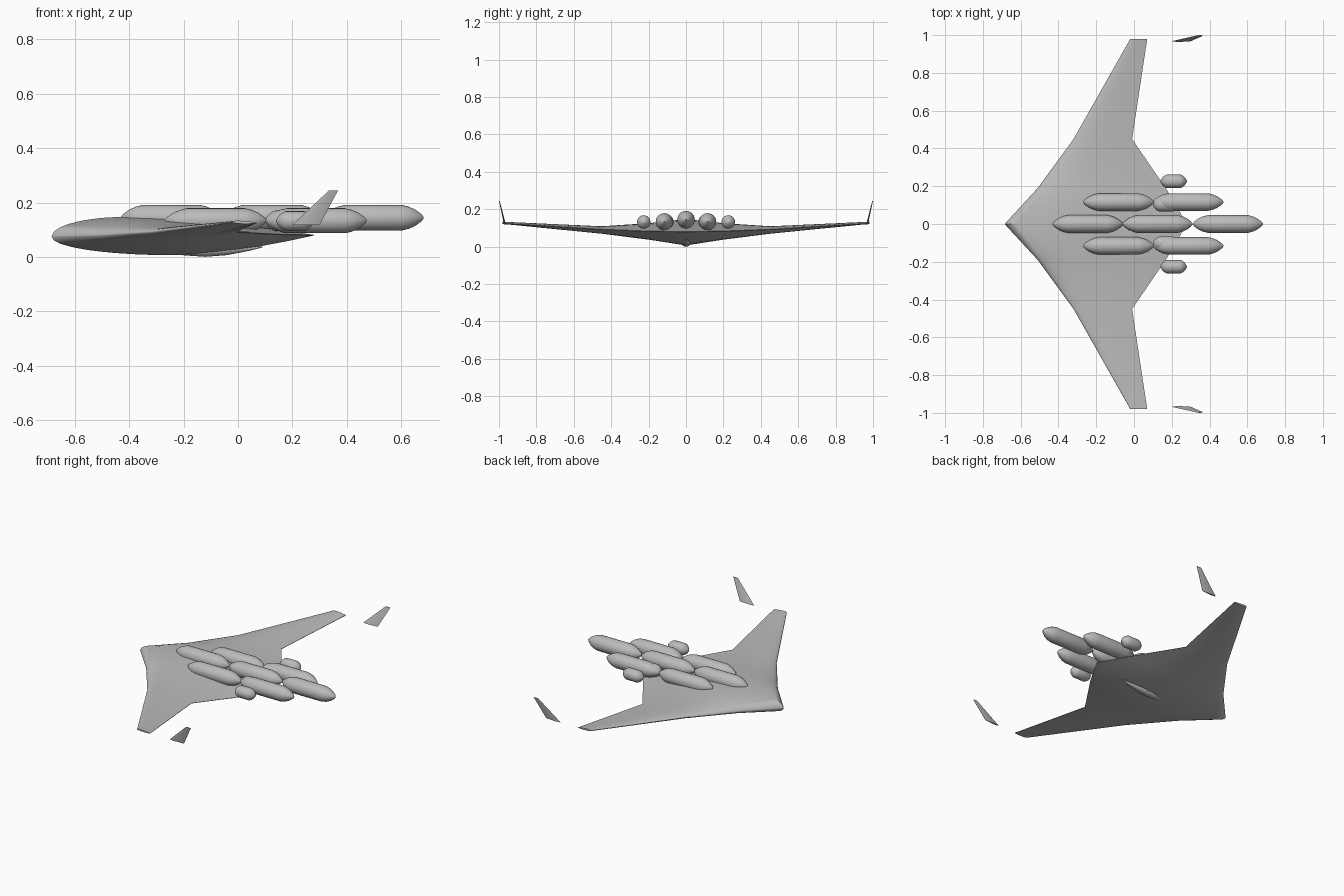
import bpy, bmesh, math

cube = bpy.data.objects.get("Cube")
if cube:
    bpy.data.objects.remove(cube, do_unlink=True)

grey = bpy.data.materials.new("light grey")
grey.use_nodes = True
grey.diffuse_color = (0.5, 0.5, 0.5, 1)
grey.node_tree.nodes["Principled BSDF"].inputs["Base Color"].default_value = grey.diffuse_color


def finish(name, bm, angle):
    bmesh.ops.recalc_face_normals(bm, faces=bm.faces)
    mesh = bpy.data.meshes.new(name)
    bm.to_mesh(mesh)
    bm.free()
    obj = bpy.data.objects.new(name, mesh)
    bpy.context.collection.objects.link(obj)
    mesh.materials.append(grey)
    bpy.ops.object.select_all(action="DESELECT")
    obj.select_set(True)
    bpy.context.view_layer.objects.active = obj
    bpy.ops.object.shade_smooth_by_angle(angle=math.radians(angle))
    return obj


def loft(name, rings, angle):
    """Skin closed rings of equal length and cap both ends."""
    bm = bmesh.new()
    loops = [[bm.verts.new(p) for p in ring] for ring in rings]
    n = len(loops[0])
    for a, b in zip(loops, loops[1:]):
        for i in range(n):
            j = (i + 1) % n
            bm.faces.new((a[i], a[j], b[j], b[i]))
    bm.faces.new(loops[0])
    bm.faces.new(loops[-1])
    return finish(name, bm, angle)


def spindle(name, profile, y, squash=1, sides=24):
    """Round body along x from (x, radius, centre height) points."""
    rings = []
    for x, r, z in profile:
        turn = [math.tau * k / sides for k in range(sides)]
        rings.append([(x, y + r * math.cos(t), z + r * squash * math.sin(t)) for t in turn])
    return loft(name, rings, 40)


# Flying wing: rounded leading edge, thin trailing edge
def section(y, lead, trail, lead_z, trail_z, up, down, steps=16):
    def thickness(u, peak):
        if u < peak:
            return math.sqrt(max(0, 1 - (1 - u / peak) ** 2))
        return 1 - ((u - peak) / (1 - peak)) ** 1.6

    def point(u, side):
        x = lead + (trail - lead) * u
        z = lead_z + (trail_z - lead_z) * u
        bulge = up * thickness(u, 0.28) if side > 0 else -down * thickness(u, 0.48)
        return (x, y, z + bulge + side * 0.001)

    us = [(k / steps) ** 1.7 for k in range(steps + 1)]
    return [point(u, 1) for u in us] + [point(u, -1) for u in reversed(us)]


stations = [
    (0, -0.685, 0.28, 0.075, 0.08, 0.070, 0.070),
    (0.19, -0.51, 0.168, 0.080, 0.082, 0.045, 0.044),
    (0.45, -0.32, -0.01, 0.092, 0.092, 0.016, 0.022),
    (0.98, -0.02, 0.07, 0.128, 0.125, 0.005, 0.004),
]
mirrored = [(-s[0],) + s[1:] for s in reversed(stations[1:])]
loft("flying_wing", [section(*s) for s in mirrored + stations], 35)

# Belly fairing
spindle("belly_fairing", [(-0.28, 0.003, 0.022), (-0.2, 0.02, 0.022), (-0.12, 0.027, 0.022),
                          (-0.04, 0.023, 0.025), (0.04, 0.011, 0.031), (0.09, 0.002, 0.036)], 0, 0.8)


# Cargo pods
def pod(name, x, y, z, length, radius, nose):
    shape = [(0, 0.08), (0.12, 0.32), (0.4, 0.66), (0.7, 0.88), (1, 1)]
    front = [(x + nose * a, radius * r, z) for a, r in shape]
    back = [(x + length - nose * a, radius * r, z) for a, r in reversed(shape)]
    spindle(name, front + back, y)


for i, x in enumerate((-0.43, -0.06, 0.312)):
    pod(f"centre_pod_{i + 1}", x, 0, 0.144, 0.37, 0.047, 0.08)

for label, side in (("left", 1), ("right", -1)):
    for i, x in enumerate((-0.268, 0.1)):
        pod(f"{label}_pod_{i + 1}", x, side * 0.116, 0.133, 0.373, 0.046, 0.08)
    pod(f"{label}_inner_small_pod", 0.1, side * 0.103, 0.133, 0.14, 0.037, 0.035)
    pod(f"{label}_outer_small_pod", 0.14, side * 0.226, 0.132, 0.14, 0.036, 0.035)


# Detached swept winglets
def winglet_ring(lead, trail, y, z, half):
    foil = [(0, 0), (0.3, 1), (1, 0.1), (1, -0.1), (0.3, -1)]
    return [(lead + (trail - lead) * u, y + half * v, z) for u, v in foil]


for label, side in (("left", 1), ("right", -1)):
    loft(f"{label}_winglet", [winglet_ring(0.2, 0.3, side * 0.968, 0.118, 0.005),
                              winglet_ring(0.335, 0.368, side * 0.998, 0.245, 0.002)], 25)
